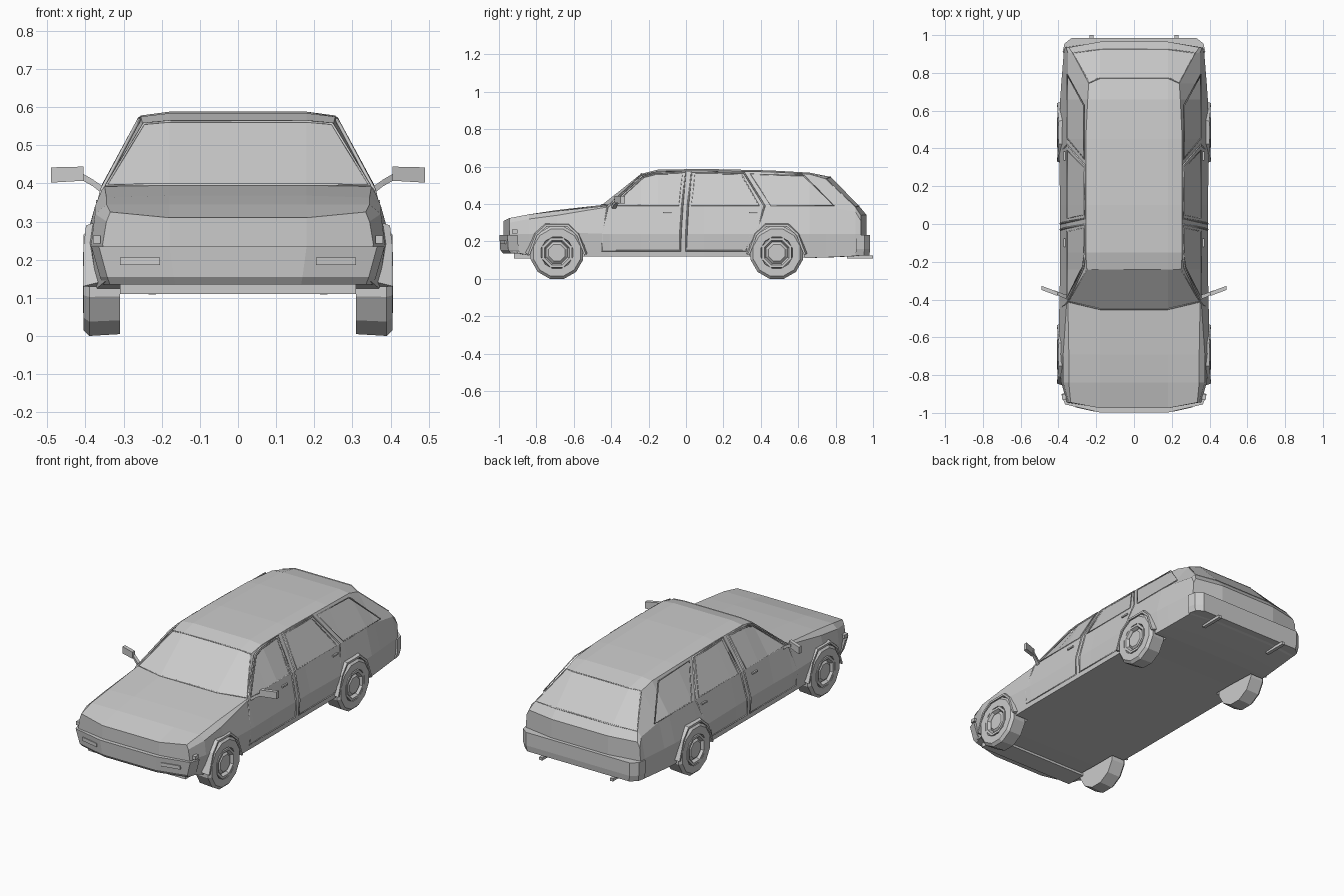
import bpy, bmesh, math

if "Cube" in bpy.data.objects:
    bpy.data.objects.remove(bpy.data.objects["Cube"])


def loft(name, rings, caps=True):
    """Skin a list of equal closed rings into one flat-shaded object."""
    bm = bmesh.new()
    vr = [[bm.verts.new(p) for p in r] for r in rings]
    n = len(rings[0])
    for a, b in zip(vr, vr[1:]):
        for i in range(n):
            bm.faces.new((a[i], a[(i + 1) % n], b[(i + 1) % n], b[i]))
    if caps == "split":              # bent end caps: centre panel and two sides
        h = n // 2
        for r in (vr[0], vr[-1]):
            bm.faces.new(r[:h])
            bm.faces.new(r[h:])
            bm.faces.new((r[0], r[h - 1], r[h], r[-1]))
    elif caps:
        bm.faces.new(vr[0])
        bm.faces.new(vr[-1])
    bmesh.ops.remove_doubles(bm, verts=bm.verts, dist=1e-5)
    bmesh.ops.recalc_face_normals(bm, faces=bm.faces)
    me = bpy.data.meshes.new(name)
    bm.to_mesh(me)
    bm.free()
    ob = bpy.data.objects.new(name, me)
    bpy.context.collection.objects.link(ob)
    return ob


def box(name, x0, x1, y0, y1, z0, z1):
    return loft(name, [[(x0, y0, z), (x1, y0, z), (x1, y1, z), (x0, y1, z)] for z in (z0, z1)])


def lathe(name, prof, s, cy, cz, sides):
    """Turn (radius, x) points around a sideways axle."""
    def ring(r, x):
        return [(s * x, cy + r * math.sin(a), cz + r * math.cos(a))
                for a in (2 * math.pi * (i + .5) / sides for i in range(sides))]
    return loft(name, [ring(max(r, .002), x) for r, x in prof])


def trim(name, pts, closed=True, depth=.005):
    cu = bpy.data.curves.new(name, 'CURVE')
    cu.dimensions = '3D'
    cu.bevel_depth, cu.bevel_resolution = depth, 0
    sp = cu.splines.new('POLY')
    sp.points.add(len(pts) - 1)
    for p, q in zip(sp.points, pts):
        p.co = (*q, 1)
    sp.use_cyclic_u = closed
    ob = bpy.data.objects.new(name, cu)
    bpy.context.collection.objects.link(ob)


def side_x(z):
    """Half width of the cabin side at height z."""
    k = [(.12, .385), (.24, .391), (.39, .355), (.575, .255)]
    for (a, xa), (b, xb) in zip(k, k[1:]):
        if z <= b:
            return xa + (xb - xa) * (z - a) / (b - a)
    return .255


# Body shell: y, corner setback, bottom z, bottom x, waist x z, shoulder x z, top edge x z, centre z
stations = [
    (-.975, .03, .15, .34, .355, .24, .345, .30, .335, .325, .31),
    (-.84, 0, .125, .37, .385, .24, .375, .32, .345, .345, .345),
    (-.69, 0, .12, .38, .40, .25, .375, .34, .345, .363, .368),
    (-.45, .04, .12, .385, .395, .24, .356, .386, .35, .392, .395),
    (-.24, 0, .12, .385, .391, .24, .355, .39, .25, .555, .562),
    (-.15, 0, .12, .385, .391, .24, .355, .39, .255, .575, .584),
    (.10, 0, .12, .385, .391, .24, .355, .39, .255, .578, .588),
    (.45, 0, .12, .385, .398, .24, .355, .39, .255, .572, .58),
    (.66, 0, .112, .38, .391, .24, .355, .39, .245, .56, .568),
    (.775, -.03, .115, .375, .385, .24, .35, .385, .24, .535, .545),
    (.925, -.02, .122, .365, .372, .24, .35, .36, .325, .385, .39),
    (.965, -.03, .13, .36, .365, .24, .36, .31, .345, .34, .342),
]
rings = []
for y, d, zb, xb, xw, zw, xs, zs, xr, zr, zc in stations:
    half = [(.18, y, zb), (xb, y + d, zb), (xw, y + d, zw), (xs, y + d, zs), (xr, y + d, zr), (.18, y, zc)]
    rings.append(half + [(-x, a, z) for x, a, z in reversed(half)])
body = loft("body_shell", rings, "split")

# Bumpers
def bumper(name, outline, levels):
    full = outline + [(-x, y) for x, y in reversed(outline)]
    loft(name, [[(x * k, y + dy, z) for x, y in full] for z, k, dy in levels])

bumper("front_bumper", [(.385, -.90), (.365, -.955), (.18, -.998)],
       [(.135, .92, .02), (.155, .94, .005), (.235, 1, 0)])
bumper("rear_bumper", [(.378, .91), (.368, .955), (.33, .985)],
       [(.125, .98, -.005), (.16, 1, 0), (.235, 1, 0)])
box("front_valance", -.31, .31, -.92, -.80, .11, .137)

# Wheels, wells and arches
tyre = [(0, .31), (.14, .31), (.145, .39), (.13, .405), (.088, .405), (.085, .385), (0, .385)]
rim = [(.088, .38), (.086, .407), (.072, .407), (.062, .39), (.048, .402), (0, .402)]
arch = [(-.155, .13), (-.115, .24), (-.06, .29), (.06, .29), (.115, .24), (.155, .13)]
for s, side in ((1, "left"), (-1, "right")):
    for cy, end in ((-.69, "front"), (.485, "rear")):
        tag = f"{end}_{side}"
        lathe("tyre_" + tag, tyre, s, cy, .14, 12)
        lathe("rim_" + tag, rim, s, cy, .14, 8)
        cut = lathe("well_cutter_" + tag, [(.152, .30), (.152, .46)], s, cy, .14, 12)
        cut.hide_render = True
        cut.hide_viewport = False
        cut.display_type = 'WIRE'
        m = body.modifiers.new("well_" + tag, 'BOOLEAN')
        m.operation, m.object, m.solver = 'DIFFERENCE', cut, 'EXACT'
        # flared lip around the opening
        lip = []
        for dy, z in arch:
            xo = .407 - .12 * max(0, z - .22)
            yi, zi = dy * .93, .13 + (z - .13) * .93
            lip.append([(s * xo, cy + dy, z), (s * .36, cy + dy * 1.1, z + .012),
                        (s * .36, cy + yi, zi), (s * xo, cy + yi, zi)])
        loft("arch_" + tag, lip)

    # Door and window outlines on the side surface
    def outline(name, pts, depth=.005):
        trim(f"{name}_{side}", [(s * side_x(z), y, z) for y, z in pts], True, depth)
    outline("front_door", [(-.45, .15), (-.447, .24), (-.42, .385), (-.235, .55), (-.17, .567),
                           (-.002, .572), (-.02, .39), (-.03, .24), (-.03, .15)])
    outline("rear_door", [(.0, .15), (.002, .24), (.01, .39), (.03, .572), (.31, .567),
                          (.42, .39), (.385, .27), (.345, .24), (.32, .15)])
    outline("front_window", [(-.39, .392), (-.225, .545), (-.165, .56), (-.02, .563), (-.04, .392)], .004)
    outline("rear_window", [(.03, .392), (.05, .563), (.295, .56), (.39, .392)], .004)
    outline("quarter_window", [(.455, .392), (.345, .56), (.63, .553), (.79, .392)], .004)

    # Door handles
    for y in (-.10, .36):
        xs = sorted((s * .355, s * .372))
        box(f"door_handle_{side}", *xs, y - .023, y + .023, .348, .357)

    # Wing mirror: arm and tapered head
    def quad(x, y, z0, z1, t):
        return [(s * x, y - t, z0), (s * x, y + t, z0), (s * x, y + t, z1), (s * x, y - t, z1)]
    loft(f"mirror_arm_{side}", [quad(.345, -.39, .365, .385, .012), quad(.38, -.378, .392, .41, .01),
                                quad(.42, -.36, .415, .433, .008)])
    loft(f"mirror_head_{side}", [quad(.405, -.37, .407, .444, .011), quad(.49, -.338, .402, .442, .011)])

    # Bumper lamps, side markers, exhaust pipes
    lamp = [(.205, -.994), (.31, -.971), (.31, -.955), (.205, -.978)]
    loft(f"bumper_lamp_{side}", [[(s * x, y, z) for x, y in lamp] for z in (.186, .206)])
    xs = sorted((s * .36, s * .38))
    box(f"side_marker_{side}", *xs, -.93, -.90, .243, .263)
    xs = sorted((s * .215, s * .235))
    box(f"exhaust_{side}", *xs, .86, 1.0, .108, .124)

# Windscreen and tailgate glass surrounds
for name, half in (("windscreen_trim", [(.18, -.45, .396), (.345, -.412, .395), (.247, -.24, .556), (.18, -.24, .562)]),
                   ("tailgate_glass_trim", [(.18, .925, .39), (.322, .905, .386), (.237, .747, .535), (.18, .773, .545)])):
    trim(name, half + [(-x, y, z) for x, y, z in reversed(half)], True, .004)
